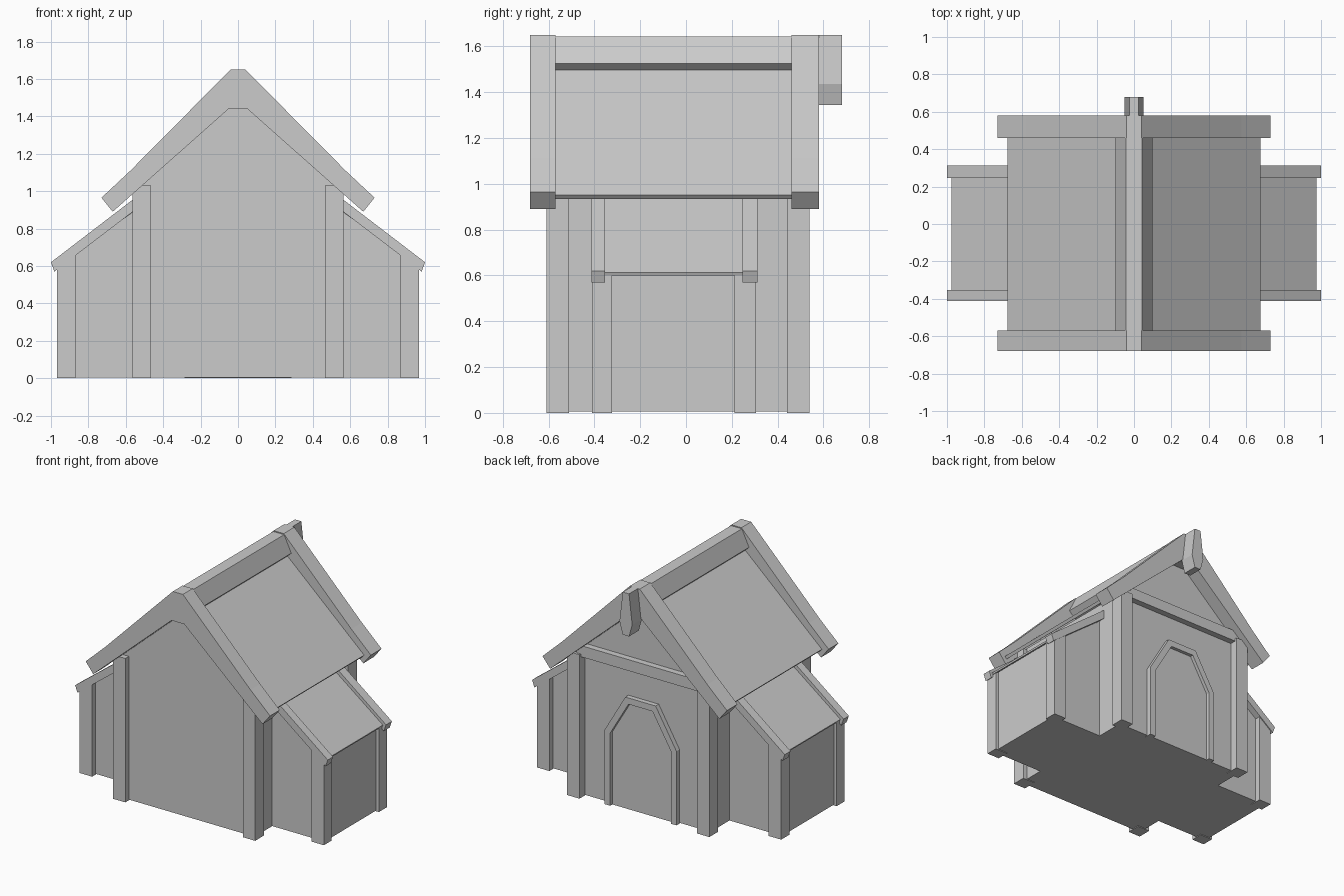
import bpy, bmesh

if "Cube" in bpy.data.objects:
    bpy.data.objects.remove(bpy.data.objects["Cube"])


def extrude(name, pts, y0, y1):
    """Extrude a closed (x, z) profile along y."""
    bm = bmesh.new()
    a = [bm.verts.new((x, y0, z)) for x, z in pts]
    b = [bm.verts.new((x, y1, z)) for x, z in pts]
    n = len(pts)
    bm.faces.new(a)
    bm.faces.new(b[::-1])
    for i in range(n):
        j = (i + 1) % n
        bm.faces.new((a[j], a[i], b[i], b[j]))
    bmesh.ops.recalc_face_normals(bm, faces=bm.faces)
    me = bpy.data.meshes.new(name)
    bm.to_mesh(me)
    bm.free()
    ob = bpy.data.objects.new(name, me)
    bpy.context.collection.objects.link(ob)
    return ob


def symmetric(half):
    """Complete a right-hand half profile with its mirror image."""
    return half + [(-x, z) for x, z in reversed(half)]


def both_sides(name, pts, y0, y1):
    """Extruded part repeated on the left by mirroring."""
    ob = extrude(name, pts, y0, y1)
    ob.modifiers.new("mirror", 'MIRROR').use_mirror_merge = False
    return ob


def rect(x0, x1, z0, z1):
    return [(x0, z0), (x1, z0), (x1, z1), (x0, z1)]


# Main gabled body
extrude("main_body", symmetric([(0.53, 0.005), (0.53, 1.04), (0.04, 1.47)]), -0.57, 0.48)

# Corner posts
for side, y0, y1 in (("front", -0.61, -0.51), ("back", 0.44, 0.54)):
    both_sides(side + "_corner_posts", rect(0.465, 0.563, 0, 1.03), y0, y1)

# Main roof: recessed slabs, ridge beam and gable trims
both_sides("roof_slabs", [(0, 1.56), (0.677, 0.95), (0.662, 0.933), (0, 1.525)], -0.6, 0.5)
extrude("ridge_beam", symmetric([(0.0, 1.47), (0.06, 1.487), (0.1, 1.525), (0.043, 1.643)]),
        -0.6, 0.5)
gable = [(-0.04, 1.65), (0.04, 1.65), (0.575, 1.11), (0.73, 0.965), (0.67, 0.89),
         (0.05, 1.44), (-0.05, 1.44), (-0.67, 0.89), (-0.73, 0.965), (-0.575, 1.11)]
extrude("front_gable_trim", gable, -0.68, -0.57)
extrude("back_gable_trim", gable, 0.46, 0.58)

# Ornament at the back gable peak
extrude("gable_ornament", symmetric([(0.025, 1.345), (0.05, 1.435), (0.025, 1.65)]), 0.57, 0.68)

# Cross beam above the door
extrude("back_cross_beam", rect(-0.5, 0.5, 1.01, 1.09), 0.45, 0.525)

# Arched door and its frame
outer = [(0.285, 0.0), (0.285, 0.53), (0.12, 0.81)]
inner = [(0.24, 0.0), (0.24, 0.52), (0.095, 0.765)]
frame = outer + [(-x, z) for x, z in outer[::-1]] + [(-x, z) for x, z in inner] + inner[::-1]
extrude("door_frame", frame, 0.46, 0.515)
extrude("door_panel", symmetric(inner), 0.46, 0.49)

# Side wings: walls, roof slabs, posts and roof trims
both_sides("wing_walls", [(0.5, 0.005), (0.945, 0.005), (0.945, 0.615), (0.5, 0.945)], -0.37, 0.265)
both_sides("wing_roof_slabs", [(0.5, 0.97), (0.975, 0.612), (0.97, 0.6), (0.5, 0.93)], -0.38, 0.27)
for side, y0, y1, t0, t1 in (("front", -0.41, -0.322, -0.413, -0.353),
                             ("back", 0.212, 0.305, 0.246, 0.312)):
    both_sides(side + "_wing_posts", [(0.868, 0), (0.967, 0), (0.967, 0.6), (0.868, 0.67)], y0, y1)
    both_sides(side + "_wing_trims", [(0.51, 0.995), (1.0, 0.62), (0.982, 0.57), (0.51, 0.93)], t0, t1)
